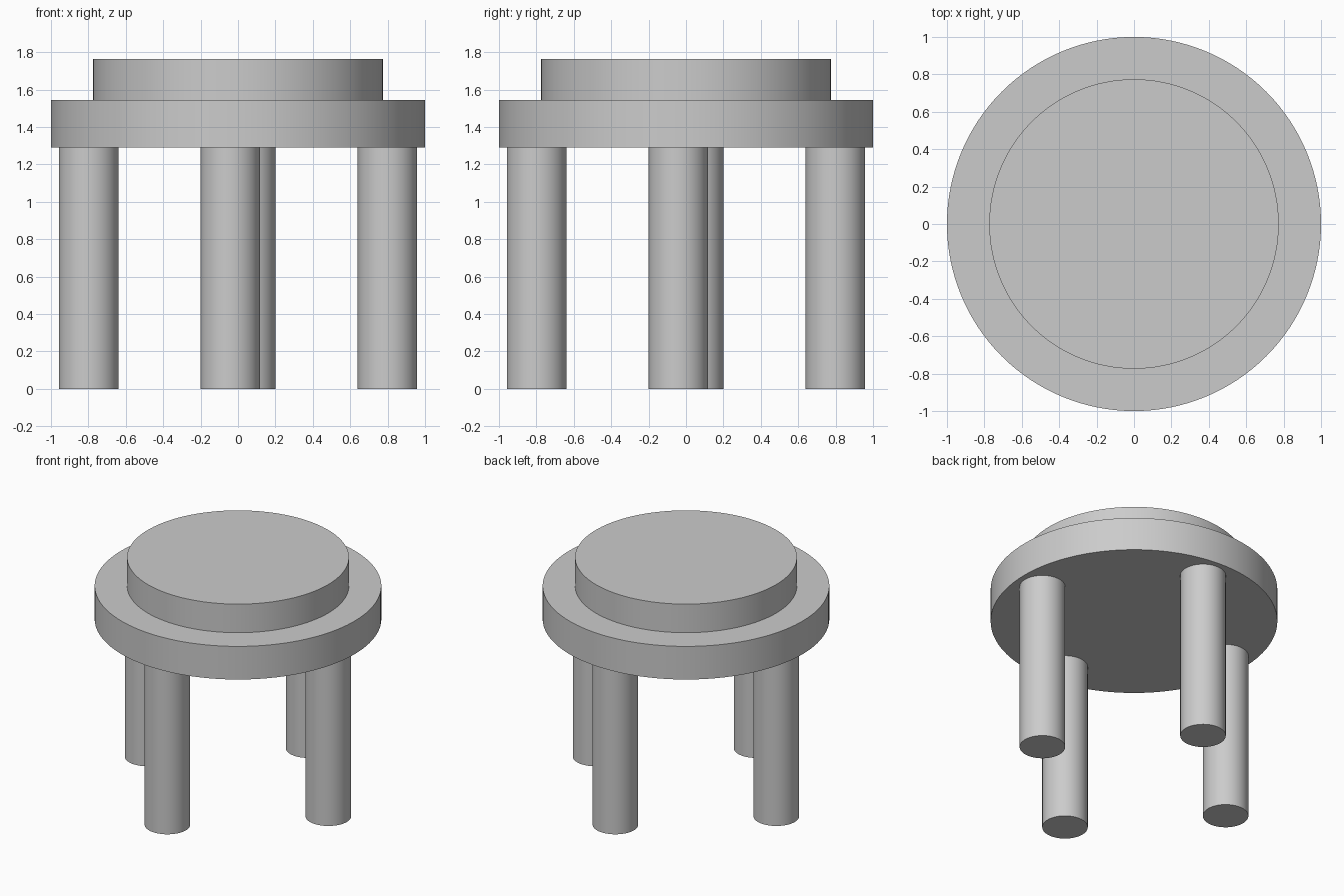
import bpy
from math import cos, sin, radians

cube = bpy.data.objects.get("Cube")
if cube:
    bpy.data.objects.remove(cube, do_unlink=True)

# Single plain grey
grey = bpy.data.materials.new("light grey")
grey.use_nodes = True
colour = (0.6, 0.6, 0.6, 1)
grey.diffuse_color = colour
grey.node_tree.nodes["Principled BSDF"].inputs["Base Color"].default_value = colour


def cylinder(name, radius, bottom, top, x=0, y=0, sides=96):
    bpy.ops.mesh.primitive_cylinder_add(
        vertices=sides, radius=radius, depth=top - bottom,
        location=(x, y, (bottom + top) / 2))
    part = bpy.context.object
    part.name = name
    part.data.materials.append(grey)
    bpy.ops.object.shade_smooth_by_angle(angle=radians(30))
    return part


LEG_TOP, SEAT_TOP, CUSHION_TOP = 1.29, 1.545, 1.765

# Seat disc and raised cushion
cylinder("seat", 1.0, LEG_TOP, SEAT_TOP, sides=128)
cylinder("cushion", 0.774, SEAT_TOP, CUSHION_TOP, sides=128)

# Four legs on a ring turned slightly clockwise
for i, side in enumerate(("left", "back", "right", "front")):
    angle = radians(90 * i - 3)
    cylinder(side + "_leg", 0.159, 0, LEG_TOP, 0.8 * cos(angle), 0.8 * sin(angle), 64)
